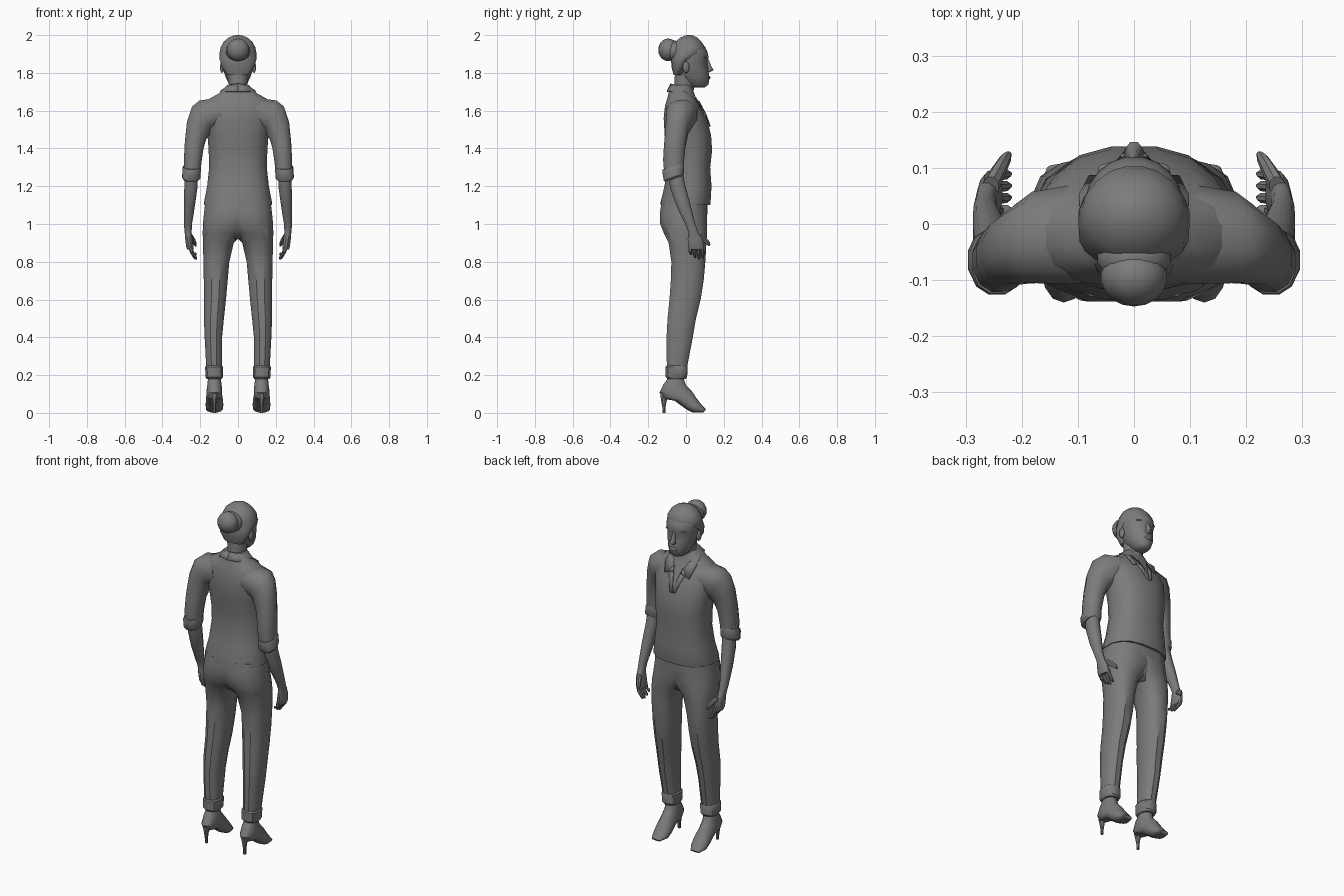
import bpy, bmesh, math
from mathutils import Vector, Matrix

# one dark grey for the whole figure
GREY = bpy.data.materials.new("dark_grey")
GREY.diffuse_color = (.2, .2, .2, 1)


def finish(name, bm, mirror=False, thick=0, angle=35):
    bmesh.ops.recalc_face_normals(bm, faces=bm.faces)
    me = bpy.data.meshes.new(name)
    bm.to_mesh(me)
    bm.free()
    me.materials.append(GREY)
    for p in me.polygons:
        p.use_smooth = True
    me.set_sharp_from_angle(angle=math.radians(angle))
    ob = bpy.data.objects.new(name, me)
    bpy.context.collection.objects.link(ob)
    if thick:
        s = ob.modifiers.new("Thickness", 'SOLIDIFY')
        s.thickness = thick
        s.offset = 0
    if mirror:
        ob.modifiers.new("Mirror", 'MIRROR')
    return ob


def loft_into(bm, rings, n=14, p=2.0):
    """Ring: z, x0, x1, y0, y1, then optional slope along x and along y."""
    loops = []
    for r in rings:
        z, x0, x1, y0, y1, sx, sy = (tuple(r) + (0, 0))[:7]
        loop = []
        for i in range(n):
            a = 2 * math.pi * (i + .5) / n
            c, s = math.cos(a), math.sin(a)
            u = math.copysign(abs(c) ** (2 / p), c) * (x1 - x0) / 2
            v = math.copysign(abs(s) ** (2 / p), s) * (y1 - y0) / 2
            loop.append(bm.verts.new(((x0 + x1) / 2 + u, (y0 + y1) / 2 + v, z + sx * u + sy * v)))
        if loops:
            prev = loops[-1]
            for i in range(n):
                j = (i + 1) % n
                bm.faces.new((prev[i], prev[j], loop[j], loop[i]))
        loops.append(loop)
    bm.faces.new(loops[0])
    bm.faces.new(loops[-1])


def loft(name, rings, n=14, p=2.0, mirror=False, angle=35):
    bm = bmesh.new()
    loft_into(bm, rings, n, p)
    return finish(name, bm, mirror, angle=angle)


def centred(name, rings, n=16, p=2.0, angle=35):
    return loft(name, [(z, -w, w, y0, y1) for z, w, y0, y1 in rings], n, p, angle=angle)


def blob(name, loc, size, mirror=False, seg=14):
    bm = bmesh.new()
    bmesh.ops.create_uvsphere(bm, u_segments=seg, v_segments=seg // 2 + 1, radius=1,
                              matrix=Matrix.Translation(loc) @ Matrix.Diagonal((*size, 1)))
    return finish(name, bm, mirror, angle=60)


def strip(name, inner, outer, thick):
    bm = bmesh.new()
    a = [bm.verts.new(v) for v in inner]
    b = [bm.verts.new(v) for v in outer]
    for i in range(len(a) - 1):
        bm.faces.new((a[i], a[i + 1], b[i + 1], b[i]))
    return finish(name, bm, True, thick)


# head and neck
centred("head", [(1.722, .028, .03, .098), (1.738, .046, .0, .12), (1.775, .066, -.04, .125),
                 (1.82, .08, -.06, .118), (1.86, .087, -.068, .113), (1.885, .09, -.07, .121),
                 (1.92, .09, -.07, .112), (1.955, .076, -.06, .085), (1.98, .05, -.035, .06)], 20, angle=60)
centred("neck", [(1.60, .07, -.08, .06), (1.70, .053, -.068, .04), (1.74, .052, -.062, .048),
                 (1.80, .058, -.06, .06)])
loft("nose", [(1.875, -.008, .008, .09, .119), (1.83, -.012, .012, .1, .138),
              (1.815, -.018, .018, .1, .148), (1.803, -.012, .012, .1, .125)], 8, angle=60)
blob("lips", (0, .121, 1.775), (.025, .008, .01))
blob("brow", (.037, .096, 1.88), (.028, .014, .006), True)
blob("ear", (.085, .0, 1.83), (.011, .018, .03), True)

# hair cap and bun
centred("hair", [(1.79, .06, -.066, -.01), (1.83, .086, -.077, -.0), (1.87, .098, -.08, .035),
                 (1.9, .1, -.08, .098), (1.935, .093, -.075, .104), (1.965, .077, -.058, .082),
                 (1.987, .05, -.03, .06), (1.998, .022, -.005, .036), (2.0, .008, .01, .024)], 20, angle=60)
blob("hair_bun", (0, -.094, 1.922), (.06, .053, .06), seg=18)
blob("bun_base", (0, -.06, 1.915), (.066, .05, .056), seg=18)

# shirt body, sleeves and rolled cuffs
centred("shirt_body", [(1.1, .183, -.138, .13), (1.11, .184, -.138, .132), (1.2, .166, -.116, .137),
                       (1.3, .155, -.1, .13), (1.39, .158, -.104, .14), (1.47, .164, -.115, .135),
                       (1.56, .18, -.12, .112), (1.625, .182, -.113, .078), (1.66, .16, -.102, .056),
                       (1.69, .105, -.094, .045), (1.735, .058, -.082, .032)], 16, 2.4)
loft("sleeve", [(1.595, .075, .105, -.11, .075, 5), (1.575, .14, .205, -.108, .06, 2.5),
                (1.545, .152, .245, -.108, .037, 1.7), (1.495, .166, .272, -.11, .015, .9),
                (1.42, .18, .283, -.118, -.0, .3), (1.34, .19, .288, -.123, -.008),
                (1.26, .2, .288, -.115, -.012, 0, .3)], 12, 2.2, True)
loft("sleeve_cuff", [(1.305, .197, .289, -.125, -.01, 0, .3), (1.295, .195, .294, -.127, -.008, 0, .3),
                     (1.25, .197, .297, -.12, -.008, 0, .35), (1.24, .203, .29, -.113, -.014, 0, .35)],
     12, 2.3, True)
strip("collar", [(0, -.08, 1.742), (.045, -.062, 1.737), (.063, -.01, 1.715), (.05, .042, 1.68), (.02, .085, 1.622)],
      [(0, -.1, 1.70), (.062, -.088, 1.702), (.092, -.01, 1.703), (.098, .05, 1.665), (.08, .085, 1.603)], .006)
strip("lapel", [(.03, .068, 1.65), (.014, .1, 1.59), (0, .127, 1.515)],
      [(.055, .08, 1.62), (.035, .107, 1.575), (.018, .127, 1.52)], .006)

# trousers: seat fills between two legs that overlap at the hips
centred("trouser_seat", [(1.125, .172, -.13, .116), (1.06, .178, -.14, .115), (1.0, .17, -.136, .112),
                         (.96, .13, -.115, .1), (.92, .06, -.075, .075)], 16, 2.4, angle=60)
loft("trouser_leg", [(1.12, -.12, .177, -.132, .116), (1.06, -.12, .184, -.142, .116),
                     (1.0, -.09, .19, -.14, .116), (.95, -.03, .19, -.12, .115),
                     (.9, .02, .188, -.095, .111), (.8, .044, .185, -.08, .105),
                     (.7, .053, .183, -.083, .096), (.6, .062, .181, -.09, .08),
                     (.5, .073, .182, -.1, .055), (.4, .083, .178, -.105, .038),
                     (.22, .084, .168, -.103, .003)], 12, 2.4, True)
loft("trouser_cuff", [(.25, .083, .17, -.105, .005), (.243, .077, .175, -.11, .009),
                      (.19, .078, .174, -.109, .008), (.18, .085, .167, -.1, .0)], 12, 2.5, True)

# ankles and heeled shoes
loft("ankle", [(.24, .092, .16, -.092, -.015), (.13, .09, .158, -.095, -.01)], 12, 2, True)
loft("shoe", [(.18, .09, .16, -.098, -.012), (.15, .086, .163, -.12, -.002),
              (.12, .083, .167, -.14, .013, 0, .16), (.092, .083, .168, -.118, .036, 0, .22),
              (.075, .08, .17, -.06, .05, 0, .2), (.043, .077, .172, .0, .064, 0, .72),
              (.021, .08, .171, .035, .085, 0, .76), (.009, .1, .155, .092, .107, 0, 1)],
     14, 2.2, True)
loft("shoe_heel", [(.1, .098, .152, -.138, -.075), (.07, .112, .139, -.134, -.1),
                   (.03, .117, .134, -.126, -.108), (0, .117, .134, -.125, -.108)], 8, 2.2, True)

# forearms and hands
loft("forearm", [(1.3, .21, .28, -.1, -.02), (1.2, .213, .285, -.085, -.005, 0, .3),
                 (1.1, .227, .288, -.048, .022, 0, .35), (1.0, .243, .287, -.002, .048, 0, .3),
                 (.955, .245, .283, .012, .066), (.92, .24, .28, .008, .088),
                 (.88, .234, .275, .008, .096), (.865, .236, .27, .014, .092)], 12, 2.2, True)
bm = bmesh.new()
for k, tip in enumerate((.835, .82, .812, .818)):
    y = .022 + .021 * k
    loft_into(bm, [(.885, .24, .266, y - .011, y + .011), (.85, .232, .256, y - .008, y + .013),
                   (tip + .012, .219, .24, y - .006, y + .013),
                   (tip, .217, .23, y, y + .009)], 8)
loft_into(bm, [(.94, .24, .27, .05, .085, 0, .5), (.92, .228, .255, .08, .108, 0, .6),
               (.9, .219, .24, .105, .126, 0, .6), (.885, .218, .23, .118, .13, 0, .6)], 8)
finish("fingers", bm, True)
